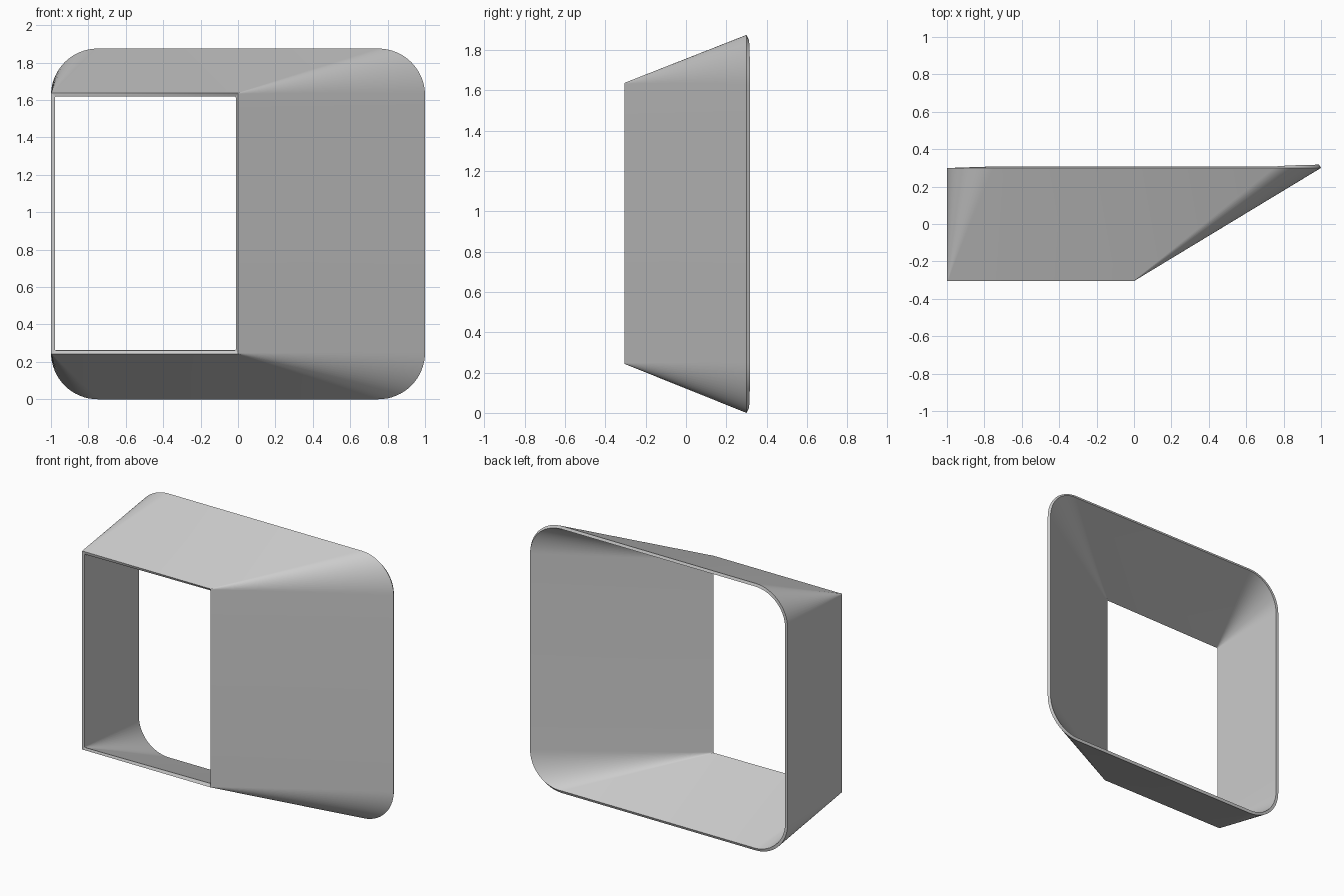
import bpy, bmesh, math
from mathutils import Vector

cube = bpy.data.objects.get("Cube")
if cube:
    bpy.data.objects.remove(cube)

STEPS = 16      # segments per rounded corner
WALL = 0.02     # shell thickness
FRONT_Y, BACK_Y = -0.305, 0.30


def rounded_ring(x0, x1, z0, z1, radius, y):
    """Counter-clockwise rounded rectangle in a plane facing the front."""
    centres = [(x1 - radius, z1 - radius), (x0 + radius, z1 - radius),
               (x0 + radius, z0 + radius), (x1 - radius, z0 + radius)]
    points = []
    for corner, (cx, cz) in enumerate(centres):
        for i in range(STEPS + 1):
            a = math.pi / 2 * (corner + i / STEPS)
            points.append(Vector((cx + radius * math.cos(a), y,
                                  cz + radius * math.sin(a))))
    return points


# Outer skin: nearly square front opening widening to the rounded back
outer_front = rounded_ring(-1, 0, 0.243, 1.637, 0.004, FRONT_Y)
outer_back = rounded_ring(-1, 1, 0, 1.875, 0.25, BACK_Y)

# Inner skin: back rim moved inward square to the walls, front mitred
count = len(outer_back)
inner_back = []
for i, p in enumerate(outer_back):
    corner, step = divmod(i, STEPS + 1)
    a = math.pi / 2 * (corner + step / STEPS)
    tangent = Vector((-math.sin(a), 0, math.cos(a)))
    normal = tangent.cross(p - outer_front[i]).normalized()
    if normal.dot(Vector((math.cos(a), 0, math.sin(a)))) < 0:
        normal.negate()
    inner_back.append(p - normal * WALL)
inner_front = rounded_ring(-0.978, -0.012, 0.262, 1.618, 0.004, FRONT_Y)
for p in inner_front:
    p.y += 0.016 * (p.x + 1)

# Join the four rings into one closed shell
bm = bmesh.new()
rings = [[bm.verts.new(p) for p in ring]
         for ring in (outer_front, outer_back, inner_back, inner_front)]
for k in range(4):
    a, b = rings[k], rings[(k + 1) % 4]
    for i in range(count):
        j = (i + 1) % count
        bm.faces.new((a[i], a[j], b[j], b[i]))
bmesh.ops.recalc_face_normals(bm, faces=bm.faces)
mesh = bpy.data.meshes.new("tapered_frame")
bm.to_mesh(mesh)
bm.free()
frame = bpy.data.objects.new("tapered_frame", mesh)
bpy.context.collection.objects.link(frame)

# Plain grey finish
grey = bpy.data.materials.new("plain_grey")
grey.use_nodes = True
colour = (0.6, 0.6, 0.6, 1)
grey.diffuse_color = colour
grey.node_tree.nodes["Principled BSDF"].inputs["Base Color"].default_value = colour
mesh.materials.append(grey)

# Smooth corners, crisp rims
bpy.ops.object.select_all(action='DESELECT')
frame.select_set(True)
bpy.context.view_layer.objects.active = frame
bpy.ops.object.shade_smooth_by_angle(angle=math.radians(30))
